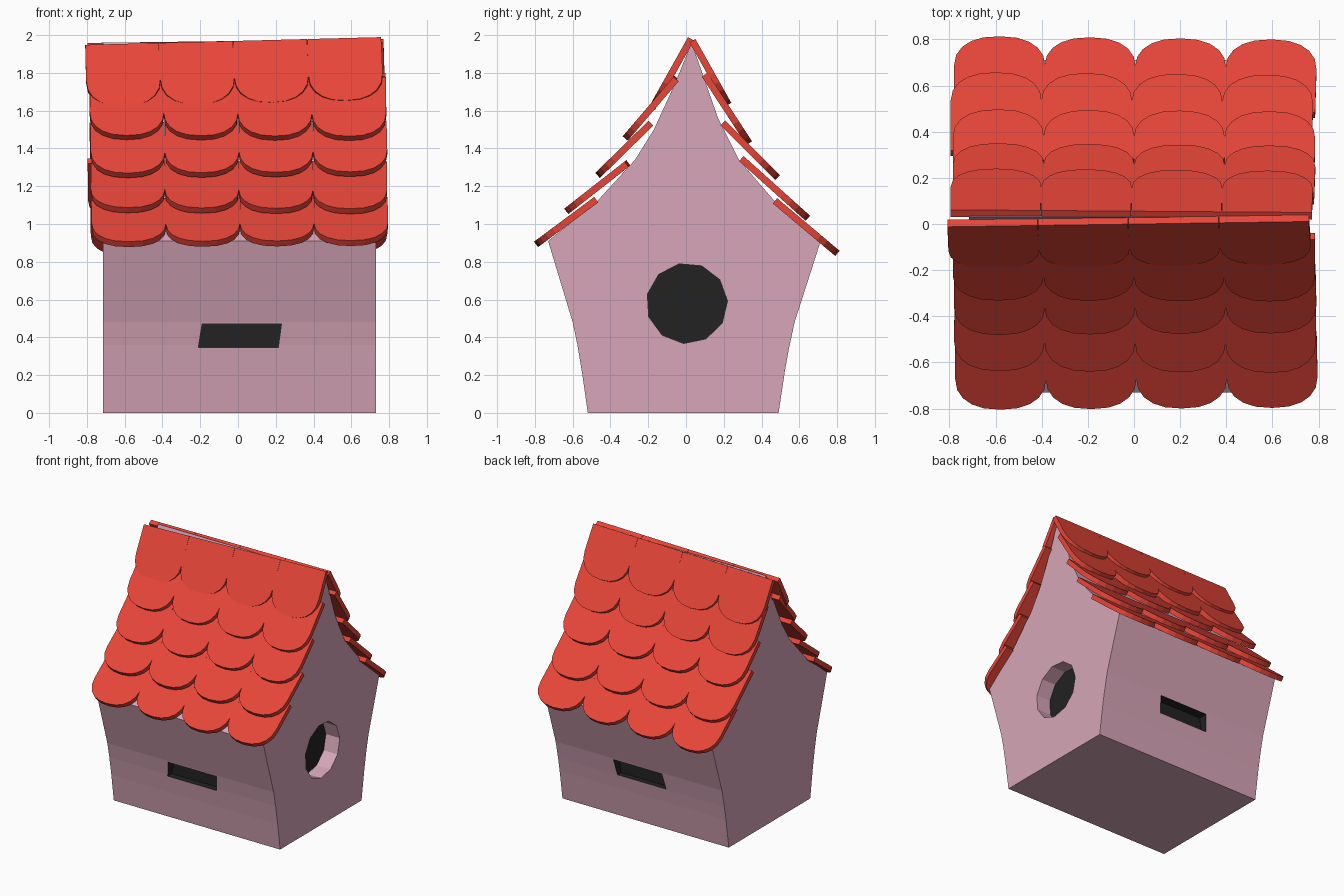
import bpy, bmesh, math
from mathutils import Vector

if "Cube" in bpy.data.objects:
    bpy.data.objects.remove(bpy.data.objects["Cube"])


def material(name, rgb):
    m = bpy.data.materials.new(name)
    m.diffuse_color = (*rgb, 1)
    m.use_nodes = True
    m.node_tree.nodes["Principled BSDF"].inputs["Base Color"].default_value = m.diffuse_color
    return m


PINK = material("pink_wood", (0.68, 0.38, 0.48))
RED = material("red_tile", (0.8, 0.06, 0.04))
BLACK = material("dark_inside", (0.016, 0.016, 0.016))


def add_prism(bm, outline, offset):
    """Closed solid from a list of 3D points swept by an offset vector."""
    a = [bm.verts.new(p) for p in outline]
    b = [bm.verts.new(p + offset) for p in outline]
    n = len(a)
    bm.faces.new(a)
    bm.faces.new(b[::-1])
    for i in range(n):
        bm.faces.new((a[i], b[i], b[(i + 1) % n], a[(i + 1) % n]))


def finish(bm, name, mats):
    bmesh.ops.recalc_face_normals(bm, faces=bm.faces[:])
    me = bpy.data.meshes.new(name)
    bm.to_mesh(me)
    bm.free()
    for m in mats:
        me.materials.append(m)
    ob = bpy.data.objects.new(name, me)
    bpy.context.collection.objects.link(ob)
    return ob


# House body: gable profile swept along x
profile = [(-0.52, 0), (0.49, 0), (0.525, 0.23), (0.545, 0.34), (0.575, 0.48),
           (0.71, 0.90), (0.47, 1.12), (0.28, 1.34), (0.17, 1.56), (0.03, 1.96),
           (-0.06, 1.74), (-0.17, 1.50), (-0.27, 1.34), (-0.48, 1.11),
           (-0.73, 0.91), (-0.60, 0.48), (-0.575, 0.36), (-0.55, 0.21)]
bm = bmesh.new()
add_prism(bm, [Vector((-0.715, y, z)) for y, z in profile], Vector((1.445, 0, 0)))
body = finish(bm, "house_body", [PINK, BLACK])


def cut(cutter):
    cutter.hide_render = True
    cutter.hide_set(True)
    mod = body.modifiers.new(cutter.name, 'BOOLEAN')
    mod.operation = 'DIFFERENCE'
    mod.solver = 'EXACT'
    mod.material_mode = 'TRANSFER'
    mod.object = cutter


# Round entrance recess: pink rim, dark bottom
bm = bmesh.new()
ring = [Vector((0.61, 0.005 + 0.215 * math.cos(a), 0.58 + 0.213 * math.sin(a)))
        for a in (math.radians(36 + i * 360 / 11) for i in range(11))]
add_prism(bm, ring, Vector((0.3, 0, 0)))
for f in bm.faces:
    f.material_index = 1 if len(f.verts) > 4 else 0
cut(finish(bm, "entrance_cutter", [PINK, BLACK]))

# Skewed slots on the front and back walls
for name, y, dy in (("front_slot_cutter", -0.52, -0.2), ("back_slot_cutter", 0.5, 0.2)):
    bm = bmesh.new()
    add_prism(bm, [Vector((x, y, z)) for x, z in
                   ((-0.21, 0.345), (0.213, 0.345), (0.23, 0.47), (-0.19, 0.47))],
              Vector((0, dy, 0)))
    cut(finish(bm, name, [BLACK]))


def tile_row(name, low, high, shift, tilt):
    """Four round-ended tiles on the slope from low to high, tilted as a row."""
    low, high = Vector((0, *low)), Vector((0, *high))
    up = (high - low).normalized()
    length = (high - low).length
    normal = Vector((1, 0, 0)).cross(up)
    half, drop, thick = 0.197, 0.165, 0.036
    shape = [(half * 0.99, length), (-half * 0.99, length)]
    for i in range(11):
        t = math.pi * i / 10
        c = math.cos(t)
        shape.append((-half * math.copysign(abs(c) ** 0.85, c),
                      drop * (1 - math.sin(t) ** 0.9 if 0 < i < 10 else 1)))
    bm = bmesh.new()
    for col in range(4):
        pts = []
        for u, v in shape:
            x = u + (col - 1.5) * 0.392
            p = low + up * (v + tilt * x) - normal * thick / 2
            p.x = x - tilt * (v - length / 2) + shift
            pts.append(p)
        add_prism(bm, pts, normal * thick)
    finish(bm, name, [RED])


# Roof tiles, bottom row to ridge row: (low end, high end, x shift, tilt)
front = [((-0.79, 0.895), (-0.48, 1.125), 0.01, 0.008),
         ((-0.63, 1.07), (-0.31, 1.32), 0.005, -0.008),
         ((-0.465, 1.26), (-0.19, 1.53), 0.005, 0.008),
         ((-0.32, 1.455), (-0.05, 1.77), 0.0, -0.005),
         ((-0.17, 1.63), (0.015, 1.96), -0.02, 0.03)]
back = [((0.795, 0.85), (0.48, 1.115), 0.005, 0.015),
        ((0.64, 1.035), (0.30, 1.34), -0.01, 0.012),
        ((0.48, 1.25), (0.20, 1.53), 0.0, 0.01),
        ((0.33, 1.435), (0.105, 1.78), 0.0, 0.015),
        ((0.22, 1.64), (0.04, 1.96), -0.01, 0.015)]
for side, rows in (("front", front), ("back", back)):
    for i, row in enumerate(rows):
        tile_row(f"{side}_tile_row_{i + 1}", *row)
